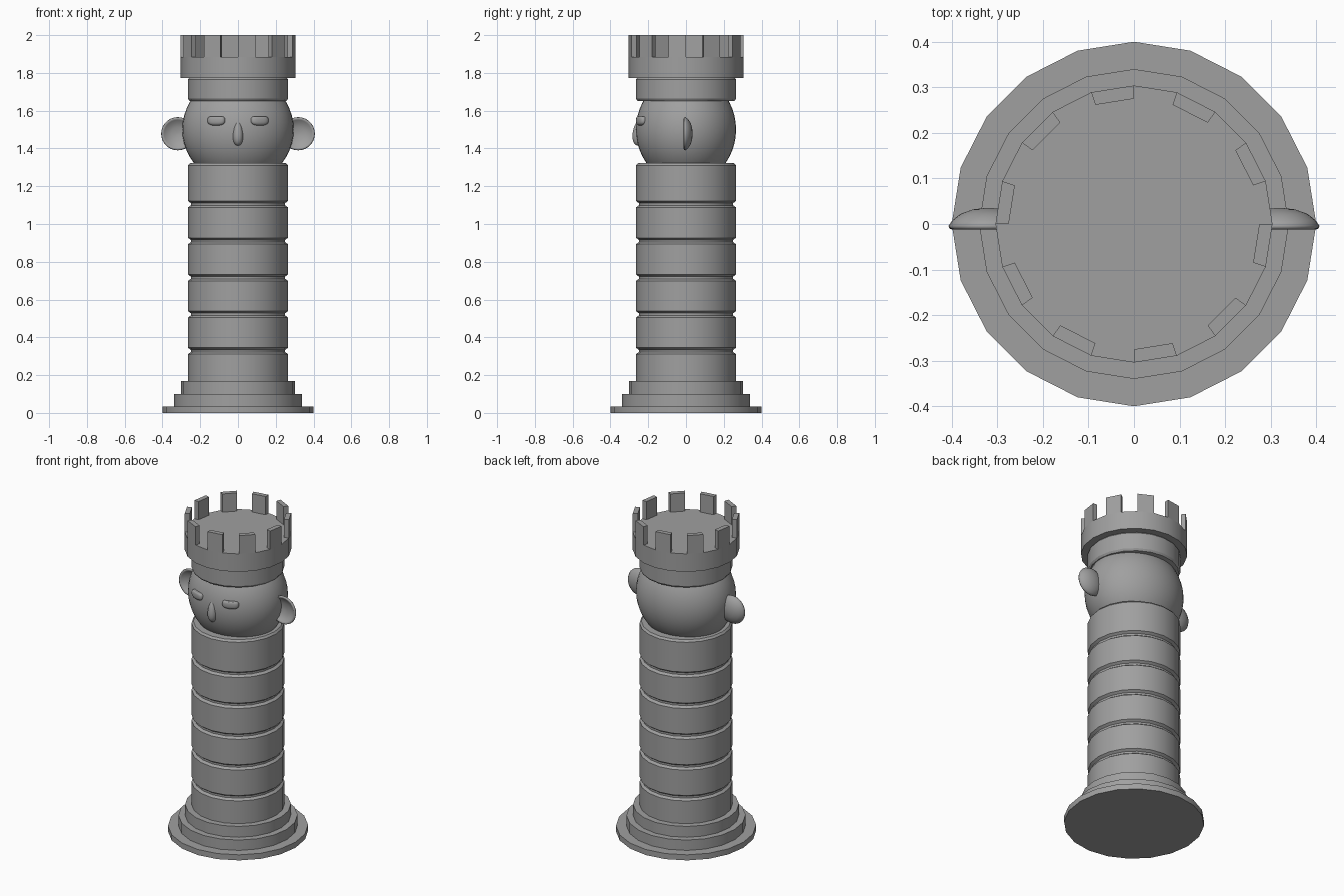
import bpy, bmesh, math
from mathutils import Matrix, Vector

if "Cube" in bpy.data.objects:
    bpy.data.objects.remove(bpy.data.objects["Cube"])

stone = bpy.data.materials.new("stone_grey")
stone.diffuse_color = (0.35, 0.35, 0.35, 1)
stone.use_nodes = True
stone.node_tree.nodes["Principled BSDF"].inputs["Base Color"].default_value = stone.diffuse_color


def finish(bm, name, angle=30, matrix=None):
    """Turn a bmesh into a shaded object."""
    if matrix:
        bm.transform(matrix)
    bmesh.ops.recalc_face_normals(bm, faces=bm.faces[:])
    me = bpy.data.meshes.new(name)
    bm.to_mesh(me)
    bm.free()
    me.materials.append(stone)
    ob = bpy.data.objects.new(name, me)
    bpy.context.collection.objects.link(ob)
    bpy.ops.object.select_all(action='DESELECT')
    ob.select_set(True)
    bpy.context.view_layer.objects.active = ob
    bpy.ops.object.shade_smooth_by_angle(angle=math.radians(angle))
    return ob


def lathe(profile, sides=20):
    """Revolve (radius, height) points around z and cap both ends."""
    bm = bmesh.new()
    rings = []
    for r, z in profile:
        rings.append([bm.verts.new((r * math.cos(i * math.tau / sides),
                                    r * math.sin(i * math.tau / sides), z))
                      for i in range(sides)])
    for a, b in zip(rings, rings[1:]):
        for i in range(sides):
            j = (i + 1) % sides
            bm.faces.new((a[i], a[j], b[j], b[i]))
    bm.faces.new(rings[0])
    bm.faces.new(rings[-1])
    return bm


def ball(name, loc, size, turn=0, shape=None, seg=24):
    """Ellipsoid, optionally reshaped on the unit sphere."""
    bm = bmesh.new()
    bmesh.ops.create_uvsphere(bm, u_segments=seg, v_segments=seg // 2 + 4, radius=1)
    if shape:
        for v in bm.verts:
            v.co = shape(v.co)
    m = (Matrix.Translation(loc) @ Matrix.Rotation(turn, 4, 'Z')
         @ Matrix.Diagonal((*size, 1)))
    return finish(bm, name, 60, m)


# Stepped base
finish(lathe([(0.40, 0), (0.40, 0.035), (0.34, 0.035), (0.34, 0.10),
              (0.302, 0.10), (0.302, 0.168), (0.25, 0.168)]), "stepped_base")

# Column with five grooves
R, NECK = 0.265, 0.25
column = [(NECK, 0.16), (R, 0.165)]
for z in (0.328, 0.522, 0.716, 0.910, 1.105):
    column += [(R, z - 0.017), (NECK, z - 0.006), (NECK, z + 0.006), (R, z + 0.017)]
column += [(R, 1.31), (0.255, 1.322)]
finish(lathe(column), "column")

# Head
ball("head", (0, 0, 1.50), (0.295, 0.265, 0.29), seg=40)

# Band between the head and the crown
finish(lathe([(0.25, 1.65), (0.257, 1.652), (R, 1.664),
              (R, 1.765), (0.255, 1.777)]), "crown_band")

# Crown: every other piece of the rim rises into a battlement
bm = lathe([(0.25, 1.772), (0.304, 1.772), (0.304, 1.885), (0.275, 1.885)])
rim = []
for f in bm.faces:
    c = f.calc_center_median()
    if len(f.verts) == 4 and c.z > 1.884:
        if int(math.degrees(math.atan2(c.y, c.x)) % 360 // 18) % 2 == 1:
            rim.append(f)
raised = bmesh.ops.extrude_face_region(bm, geom=rim)["geom"]
bmesh.ops.translate(bm, vec=(0, 0, 0.115),
                    verts=[g for g in raised if isinstance(g, bmesh.types.BMVert)])
finish(bm, "battlement_crown")

# Nose, narrower towards the top
ball("nose", (0, -0.252, 1.48), (0.031, 0.034, 0.066),
     shape=lambda p: Vector((p.x * (0.88 - 0.2 * p.z), p.y * (0.9 - 0.25 * p.z), p.z)))


def lidded(p):
    """Squared-off oval with a flat upper lid."""
    q = Vector([math.copysign(abs(c) ** 0.75, c) for c in p])
    q.z = min(q.z, 0.75)
    return q


# Eyes and cupped ears on both sides
for side, label in ((-1, "left"), (1, "right")):
    ball(label + "_eye", (side * 0.114, -0.236, 1.548), (0.049, 0.022, 0.027),
         turn=side * math.radians(20), shape=lidded)
    ear = lathe([(0.008, -0.035), (0.035, -0.032), (0.062, -0.022), (0.080, -0.008),
                 (0.088, 0.004), (0.086, 0.010), (0.080, 0.012), (0.073, 0.007),
                 (0.058, -0.004), (0.035, -0.012), (0.008, -0.016)], 28)
    finish(ear, label + "_ear", 70,
           Matrix.Translation((side * 0.319, 0, 1.478)) @ Matrix.Rotation(math.pi / 2, 4, 'X'))
